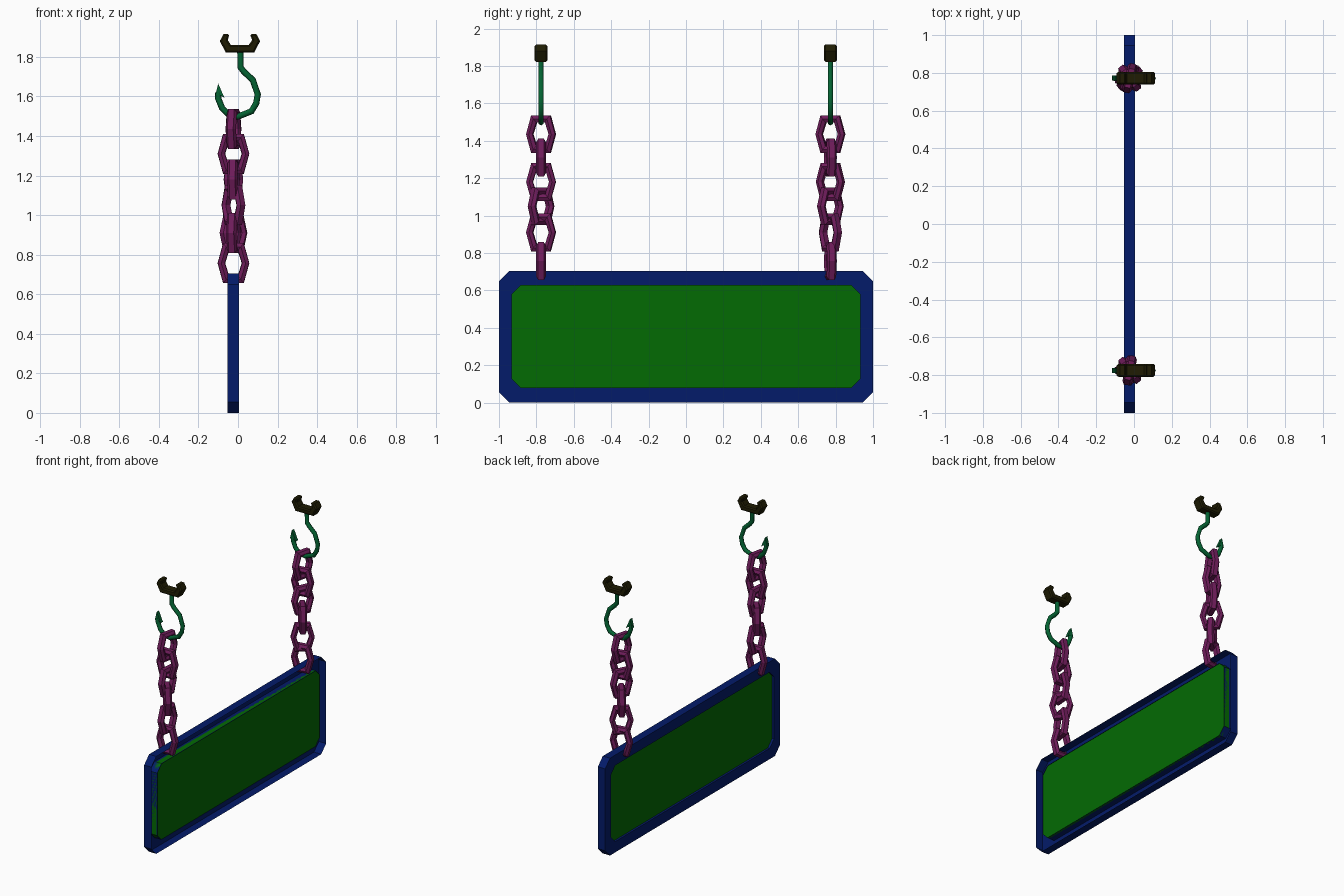
import bpy, bmesh
from math import radians
from mathutils import Matrix, Vector

if "Cube" in bpy.data.objects:
    bpy.data.objects.remove(bpy.data.objects["Cube"], do_unlink=True)

AXIS = -0.023  # x of the board and chain centre line


def material(name, color):
    mat = bpy.data.materials.new(name)
    mat.use_nodes = True
    mat.diffuse_color = (*color, 1)
    bsdf = mat.node_tree.nodes["Principled BSDF"]
    bsdf.inputs["Base Color"].default_value = (*color, 1)
    bsdf.inputs["Roughness"].default_value = 0.8
    return mat


navy = material("navy_blue", (0.001, 0.011, 0.142))
green = material("panel_green", (0.001, 0.145, 0.001))
purple = material("chain_purple", (0.16, 0.012, 0.105))
hook_green = material("hook_green", (0.001, 0.125, 0.032))
dark = material("dark_olive", (0.014, 0.012, 0.001))


def finish(name, bm, mat, place):
    bmesh.ops.recalc_face_normals(bm, faces=bm.faces)
    mesh = bpy.data.meshes.new(name)
    bm.to_mesh(mesh)
    bm.free()
    mesh.materials.append(mat)
    obj = bpy.data.objects.new(name, mesh)
    bpy.context.collection.objects.link(obj)
    obj.matrix_world = place
    return obj


def ring(name, outer, inner, section, mat, place, is_open=False):
    """Band in the xz plane; section holds (inner-to-outer mix, depth)."""
    bm = bmesh.new()
    rows = []
    for o, i in zip(outer, inner):
        row = []
        for mix, depth in section:
            p = Vector(i).lerp(Vector(o), mix)
            row.append(bm.verts.new((p.x, depth, p.y)))
        rows.append(row)
    for k, row in enumerate(rows):
        prev = rows[k - 1]
        for j in range(int(is_open), len(row)):
            bm.faces.new((prev[j - 1], prev[j], row[j], row[j - 1]))
    return finish(name, bm, mat, place)


def prism(name, outline, near, far, mat, place):
    """Outline in the xz plane, extruded from y = near to y = far."""
    bm = bmesh.new()
    face = bm.faces.new([bm.verts.new((x, near, z)) for x, z in outline])
    ext = bmesh.ops.extrude_face_region(bm, geom=[face])
    moved = [v for v in ext["geom"] if isinstance(v, bmesh.types.BMVert)]
    bmesh.ops.translate(bm, verts=moved, vec=(0, far - near, 0))
    return finish(name, bm, mat, place)


def cut_rectangle(w, low, high, c):
    """Rectangle with clipped corners."""
    return [(-w + c, low), (w - c, low), (w, low + c), (w, high - c),
            (w - c, high), (-w + c, high), (-w, high - c), (-w, low + c)]


def hexagon(mid, end, height):
    return [(mid, 0), (end, height), (-end, height),
            (-mid, 0), (-end, -height), (end, -height)]


# Sign board: frame is a channel open on its left face, around a panel
turned = Matrix.Translation((AXIS, 0, 0)) @ Matrix.Rotation(radians(90), 4, "Z")
inside = cut_rectangle(0.933, 0.078, 0.63, 0.05)
t = 0.029
ring("board_frame", cut_rectangle(1, 0, 0.705, 0.056), inside,
     [(0, -t), (0, t), (1, t), (1, -t)], navy, turned, is_open=True)
prism("board_panel", inside, -0.024, 0.014, green, turned)

# Hanging sets: chain, hook and ceiling bracket
LINK_HEIGHTS = [1.435, 1.31, 1.18, 1.05, 0.91, 0.757]
TWISTS = {"front": (-0.775, [78, 0, 85, -52, 80, 0]),
          "rear": (0.772, [76, 8, 65, -52, 40, 8])}
LINK_SECTION = [(0, -0.015), (0.5, -0.026), (1, -0.015),
                (1, 0.015), (0.5, 0.026), (0, 0.015)]
HOOK_PATH = [(0.012, 1.84), (0.012, 1.748), (0.03, 1.725), (0.075, 1.683),
             (0.1, 1.61), (0.092, 1.565), (0.068, 1.525), (0, 1.498),
             (-0.045, 1.505), (-0.08, 1.54), (-0.1, 1.59), (-0.1, 1.62)]
BARB = [(-0.116, 1.6), (-0.1, 1.665), (-0.068, 1.592), (-0.093, 1.608)]
BRACKET = [(-0.043, 1.915), (-0.073, 1.915), (-0.092, 1.88), (-0.062, 1.822),
           (0.082, 1.822), (0.112, 1.88), (0.093, 1.915), (0.06, 1.915),
           (0.072, 1.885), (0.054, 1.86), (-0.036, 1.86), (-0.052, 1.885)]

for side, (y, twists) in TWISTS.items():
    at = Matrix.Translation((0, y, 0))
    for n, (z, twist) in enumerate(zip(LINK_HEIGHTS, twists)):
        place = (Matrix.Translation((AXIS, y, z))
                 @ Matrix.Rotation(radians(twist), 4, "Z"))
        ring(f"{side}_chain_link_{n + 1}", hexagon(0.079, 0.051, 0.101),
             hexagon(0.044, 0.024, 0.064), LINK_SECTION, purple, place)

    # Hook shank swept along its path
    curve = bpy.data.curves.new(f"{side}_hook", "CURVE")
    curve.dimensions = "3D"
    curve.bevel_depth = 0.016
    curve.bevel_resolution = 1
    curve.use_fill_caps = True
    spline = curve.splines.new("POLY")
    spline.points.add(len(HOOK_PATH) - 1)
    for point, (px, pz) in zip(spline.points, HOOK_PATH):
        point.co = (px, 0, pz, 1)
    curve.materials.append(hook_green)
    hook = bpy.data.objects.new(f"{side}_hook", curve)
    hook.matrix_world = at
    bpy.context.collection.objects.link(hook)
    prism(f"{side}_hook_barb", BARB, -0.013, 0.013, hook_green, at)

    # Open bracket with chamfered edges
    bracket = prism(f"{side}_bracket", BRACKET, -0.034, 0.034, dark, at)
    bevel = bracket.modifiers.new("chamfer", "BEVEL")
    bevel.width = 0.008
    bevel.segments = 1
    bevel.limit_method = "ANGLE"
    bevel.angle_limit = radians(70)
